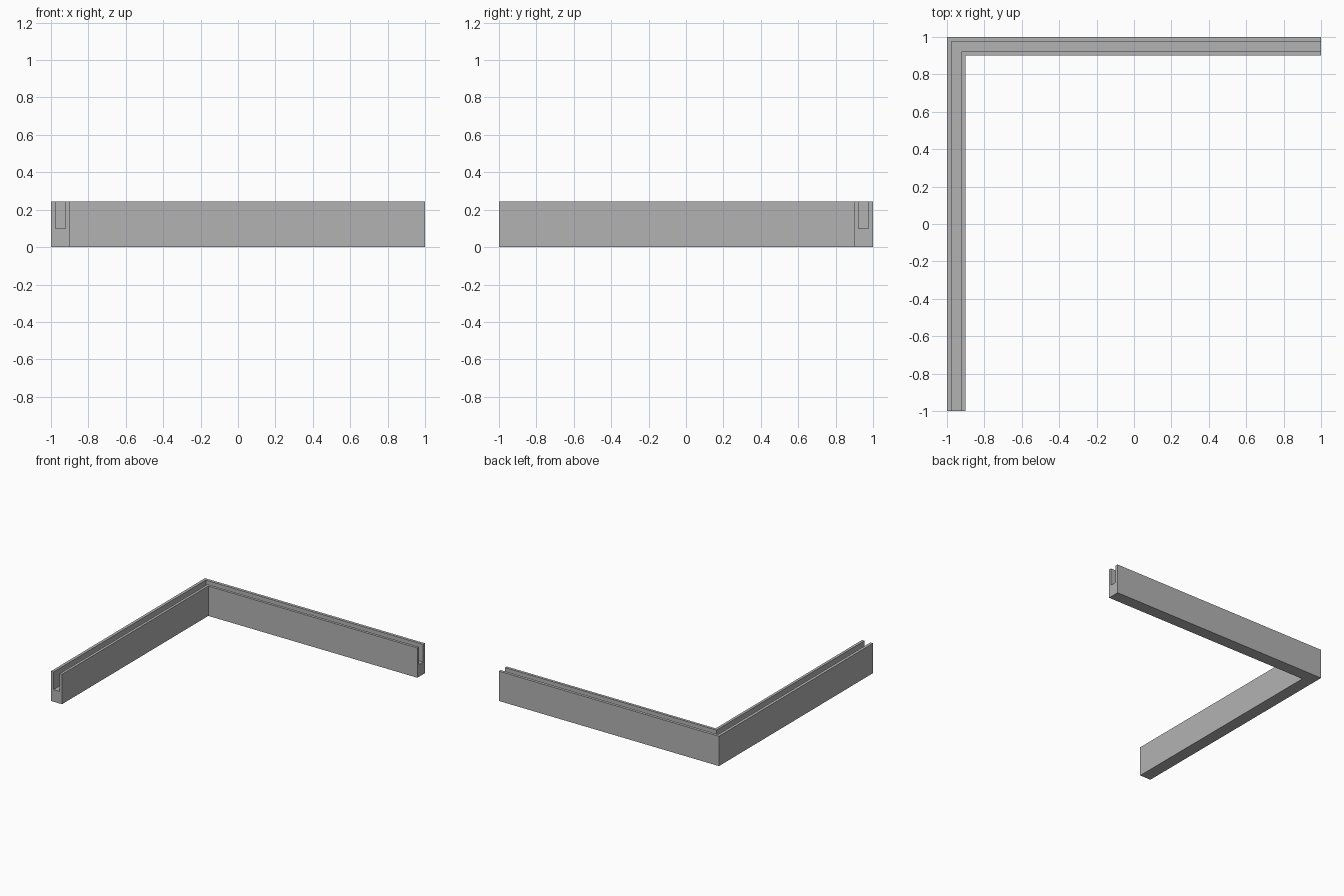
import bpy
import bmesh

cube = bpy.data.objects.get("Cube")
if cube:
    bpy.data.objects.remove(cube, do_unlink=True)

WIDTH, HEIGHT = 0.10, 0.245
SLOT_OUT, SLOT_IN, SLOT_Z = 0.024, 0.078, 0.10

# Plain grey material
grey = bpy.data.materials.new("plain_grey")
grey.use_nodes = True
colour = (0.45, 0.45, 0.45, 1)
grey.diffuse_color = colour
grey.node_tree.nodes["Principled BSDF"].inputs["Base Color"].default_value = colour

# U-shaped channel section: inset from the outer wall, height
section = [(0, 0), (WIDTH, 0), (WIDTH, HEIGHT), (SLOT_IN, HEIGHT),
           (SLOT_IN, SLOT_Z), (SLOT_OUT, SLOT_Z), (SLOT_OUT, HEIGHT), (0, HEIGHT)]

# Sweep the section from the front end, around the mitred corner, to the left end
stations = [lambda d, z: (-1 + d, -1, z),
            lambda d, z: (-1 + d, 1 - d, z),
            lambda d, z: (1, 1 - d, z)]
bm = bmesh.new()
rings = [[bm.verts.new(place(d, z)) for d, z in section] for place in stations]
count = len(section)
for a, b in zip(rings, rings[1:]):
    for i in range(count):
        j = (i + 1) % count
        bm.faces.new((a[i], a[j], b[j], b[i]))

# End caps: base block and the two slot walls are one outline
bm.faces.new(rings[0])
bm.faces.new(reversed(rings[-1]))
bmesh.ops.recalc_face_normals(bm, faces=bm.faces)

mesh = bpy.data.meshes.new("slotted_corner_rail")
bm.to_mesh(mesh)
bm.free()
mesh.materials.append(grey)
rail = bpy.data.objects.new("slotted_corner_rail", mesh)
bpy.context.collection.objects.link(rail)
